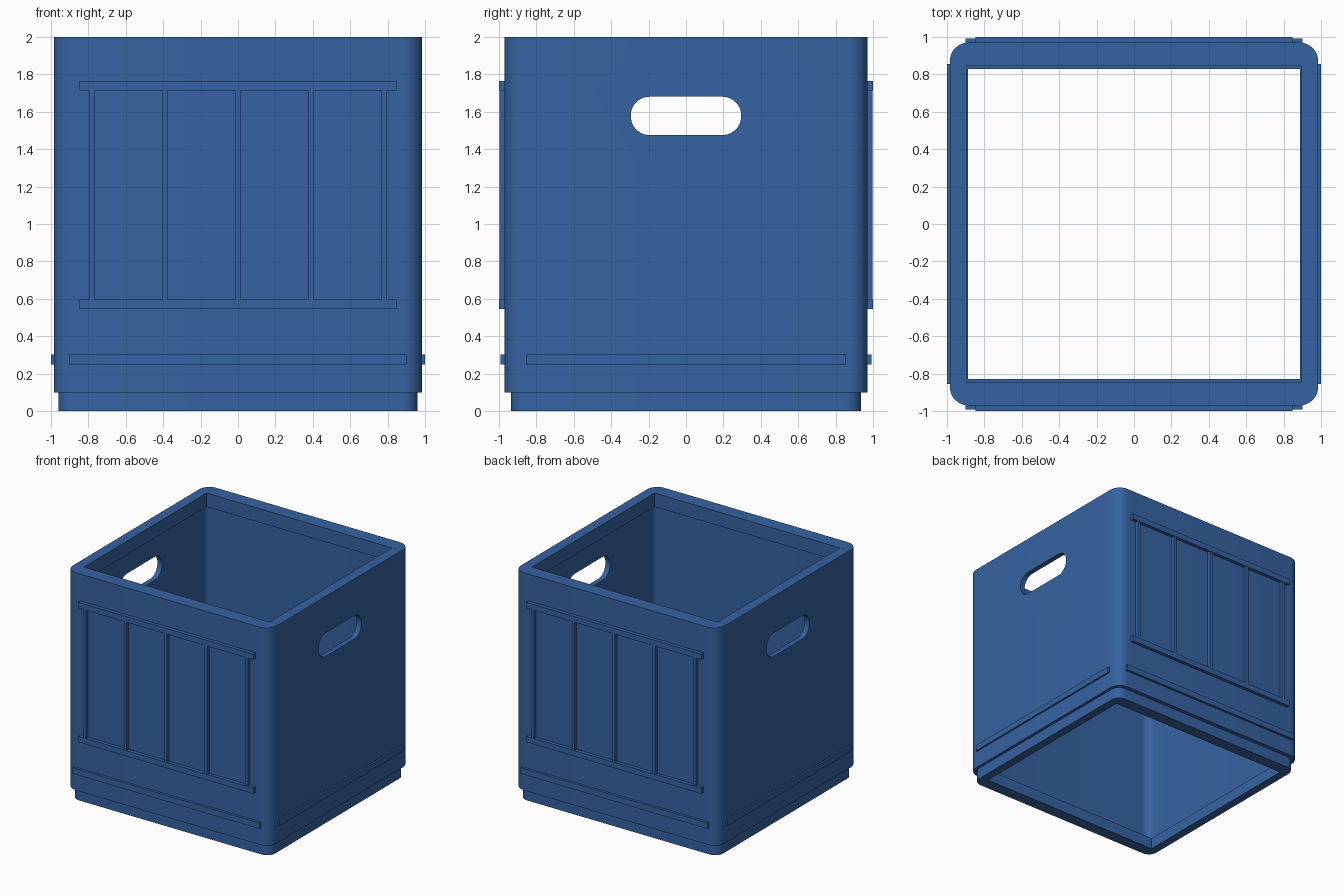
import bpy, bmesh, math

cube = bpy.data.objects.get("Cube")
if cube:
    bpy.data.objects.remove(cube, do_unlink=True)

# Single blue plastic
blue = bpy.data.materials.new("blue plastic")
blue.use_nodes = True
COLOR = (0.036, 0.124, 0.357, 1.0)
blue.diffuse_color = COLOR
blue.node_tree.nodes["Principled BSDF"].inputs["Base Color"].default_value = COLOR


def finish(bm, name):
    bmesh.ops.recalc_face_normals(bm, faces=bm.faces[:])
    mesh = bpy.data.meshes.new(name)
    bm.to_mesh(mesh)
    bm.free()
    mesh.materials.append(blue)
    obj = bpy.data.objects.new(name, mesh)
    bpy.context.collection.objects.link(obj)
    return obj


def rounded_rect(hx, hy, r, seg=10):
    """Outline of a rounded rectangle; radius 0 gives square corners."""
    pts = []
    for k, (sx, sy) in enumerate([(1, 1), (-1, 1), (-1, -1), (1, -1)]):
        for i in range(seg + 1):
            a = math.pi / 2 * (k + i / seg)
            pts.append((sx * (hx - r) + r * math.cos(a),
                        sy * (hy - r) + r * math.sin(a)))
    return pts


def box(name, x0, x1, y0, y1, z0, z1):
    bm = bmesh.new()
    bmesh.ops.create_cube(bm, size=1)
    for v in bm.verts:
        v.co = ((x0 + x1) / 2 + v.co.x * (x1 - x0),
                (y0 + y1) / 2 + v.co.y * (y1 - y0),
                (z0 + z1) / 2 + v.co.z * (z1 - z0))
    return finish(bm, name)


# Crate shell: rings (z, half x, half y, corner radius) run up the outside,
# over the rim and down the inside; open at top and bottom
RINGS = [
    (0.0, 0.96, 0.935, 0.08), (0.1, 0.96, 0.935, 0.08),
    (0.1, 0.985, 0.97, 0.1), (2.0, 0.985, 0.97, 0.1),
    (2.0, 0.896, 0.846, 0), (1.88, 0.896, 0.846, 0),
    (1.88, 0.94, 0.925, 0.07), (0.1, 0.94, 0.925, 0.07),
    (0.1, 0.887, 0.83, 0), (0.0, 0.887, 0.83, 0),
]
bm = bmesh.new()
loops = [[bm.verts.new((x, y, z)) for x, y in rounded_rect(hx, hy, r)]
         for z, hx, hy, r in RINGS]
for a, b in zip(loops, loops[1:] + loops[:1]):
    n = len(a)
    for i in range(n):
        j = (i + 1) % n
        bm.faces.new((a[i], a[j], b[j], b[i]))
bmesh.ops.remove_doubles(bm, verts=bm.verts[:], dist=1e-5)
shell = finish(bm, "crate_shell")

# Handle slots cut through both side walls
bm = bmesh.new()
outline = rounded_rect(0.295, 0.1025, 0.1)
face = bm.faces.new([bm.verts.new((-1.2, y, 1.578 + z)) for y, z in outline])
ext = bmesh.ops.extrude_face_region(bm, geom=[face])
bmesh.ops.translate(bm, vec=(2.4, 0, 0),
                    verts=[g for g in ext["geom"] if isinstance(g, bmesh.types.BMVert)])
cutter = finish(bm, "handle_cutter")
cutter.hide_render = True
mod = shell.modifiers.new("handle_slots", "BOOLEAN")
mod.operation = "DIFFERENCE"
mod.solver = "EXACT"
mod.object = cutter
bpy.context.view_layer.objects.active = shell
shell.select_set(True)
bpy.ops.object.modifier_apply(modifier=mod.name)
bpy.data.objects.remove(cutter, do_unlink=True)
bpy.ops.object.shade_smooth_by_angle(angle=math.radians(35))

# Raised trim on the front and back
for side, s in (("front", -1), ("back", 1)):
    def trim(part, x0, x1, z0, z1, depth):
        y0, y1 = sorted((s * 0.96, s * depth))
        box(f"{side}_{part}", x0, x1, y0, y1, z0, z1)
    trim("upper_rail", -0.848, 0.848, 1.715, 1.765, 1.0)
    trim("lower_rail", -0.848, 0.848, 0.545, 0.595, 1.0)
    for i in range(5):
        x = (i - 2) * 0.391
        trim(f"upright_{i + 1}", x - 0.0135, x + 0.0135, 0.595, 1.715, 0.998)
    trim("base_strip", -0.902, 0.902, 0.25, 0.302, 0.992)

# Base strips on the left and right sides
for side, s in (("right", -1), ("left", 1)):
    x0, x1 = sorted((s * 0.975, s * 1.0))
    box(f"{side}_base_strip", x0, x1, -0.855, 0.855, 0.25, 0.302)
